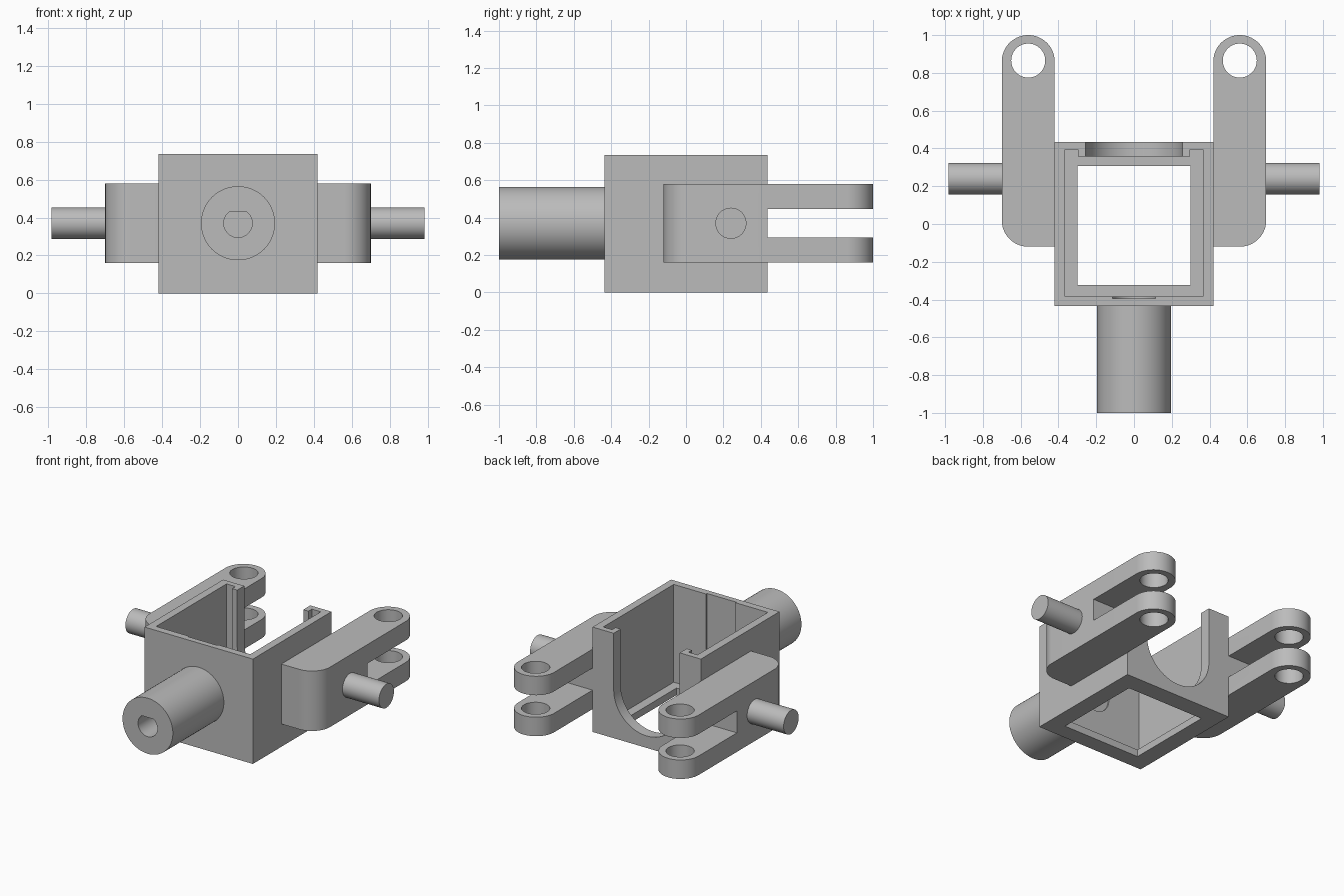
import bpy
import bmesh
from math import pi, cos, sin, radians

cube = bpy.data.objects.get("Cube")
if cube:
    bpy.data.objects.remove(cube, do_unlink=True)

grey = bpy.data.materials.new("plain_grey")
grey.use_nodes = True
COLOUR = (0.5, 0.5, 0.5, 1)
grey.diffuse_color = COLOUR
grey.node_tree.nodes["Principled BSDF"].inputs["Base Color"].default_value = COLOUR

MID = 0.37  # height of the shaft and pin axes


def arc(cx, cy, r, start, end, steps=24):
    """Points on an arc, angles in degrees."""
    angles = [radians(start + (end - start) * i / steps) for i in range(steps + 1)]
    return [(cx + r * cos(a), cy + r * sin(a)) for a in angles]


def circle(cx, cy, r, steps=64):
    return arc(cx, cy, r, 0, 360, steps)[:-1]


def rect(x0, x1, y0, y1):
    return [(x0, y0), (x1, y0), (x1, y1), (x0, y1)]


def u_shape(r, centre):
    """Slot with a round bottom and an open top."""
    return [(-r, 1)] + arc(0, centre, r, 180, 360, 48) + [(r, 1)]


def prism(name, profile, axis, lo, hi):
    """Extrude a closed profile along an axis."""
    place = {"x": lambda a, b, t: (t, a, b),
             "y": lambda a, b, t: (a, t, b),
             "z": lambda a, b, t: (a, b, t)}[axis]
    bm = bmesh.new()
    ends = [[bm.verts.new(place(a, b, t)) for a, b in profile] for t in (lo, hi)]
    bm.faces.new(ends[0])
    bm.faces.new(ends[1])
    n = len(profile)
    for i in range(n):
        j = (i + 1) % n
        bm.faces.new((ends[0][i], ends[0][j], ends[1][j], ends[1][i]))
    bmesh.ops.recalc_face_normals(bm, faces=bm.faces)
    mesh = bpy.data.meshes.new(name)
    bm.to_mesh(mesh)
    bm.free()
    mesh.materials.append(grey)
    obj = bpy.data.objects.new(name, mesh)
    bpy.context.collection.objects.link(obj)
    return obj


def activate(obj):
    bpy.ops.object.select_all(action="DESELECT")
    obj.select_set(True)
    bpy.context.view_layer.objects.active = obj


def cut(obj, profile, axis, lo, hi):
    """Subtract an extruded profile from an object."""
    cutter = prism("cutter", profile, axis, lo, hi)
    cutter.hide_render = True
    mod = obj.modifiers.new("cut", "BOOLEAN")
    mod.operation = "DIFFERENCE"
    mod.solver = "EXACT"
    mod.object = cutter
    activate(obj)
    bpy.ops.object.modifier_apply(modifier=mod.name)
    bpy.data.objects.remove(cutter, do_unlink=True)


def finish(obj, mirrored=False):
    activate(obj)
    bpy.ops.object.shade_smooth_by_angle(angle=radians(30))
    if mirrored:
        obj.modifiers.new("mirror", "MIRROR").use_mirror_merge = False


# Open box with a rim around the floor opening and a groove behind each back post
housing = prism("housing", rect(-0.42, 0.42, -0.435, 0.435), "z", 0, 0.735)
half = [(0.365, -0.385), (0.365, 0.395), (0.296, 0.395), (0.296, 0.357)]
cavity = half + [(-x, y) for x, y in reversed(half)]
cut(housing, cavity, "z", 0.05, 1)
cut(housing, rect(-0.3, 0.3, -0.323, 0.308), "z", -0.1, 0.2)
# Round-bottomed opening in the back wall
cut(housing, u_shape(0.256, 0.34), "y", 0.33, 0.6)
# Shallow round-bottomed recess inside the front wall
cut(housing, u_shape(0.115, MID), "y", -0.395, -0.3)
finish(housing)

# Front shaft with a D-shaped blind hole
shaft = prism("front_shaft", circle(0, MID, 0.195), "y", -1, -0.435)
bore = arc(0, MID, 0.075, 127, 413, 48)
cut(shaft, bore, "y", -1.1, -0.6)
finish(shaft)

# Forked side arms, rounded at the outer front corner and at the back end
outline = ([(0.42, -0.12)] + arc(0.56, 0.02, 0.14, -90, 0)
           + arc(0.56, 0.86, 0.14, 0, 180, 48))
arm = prism("side_arm", outline, "z", 0.16, 0.58)
cut(arm, rect(0.3, 0.8, 0.435, 1.1), "z", 0.293, 0.447)
cut(arm, circle(0.56, 0.865, 0.09), "z", 0, 1)
finish(arm, mirrored=True)

# Side pins
pin = prism("side_pin", circle(0.24, MID, 0.083), "x", 0.7, 0.983)
finish(pin, mirrored=True)
